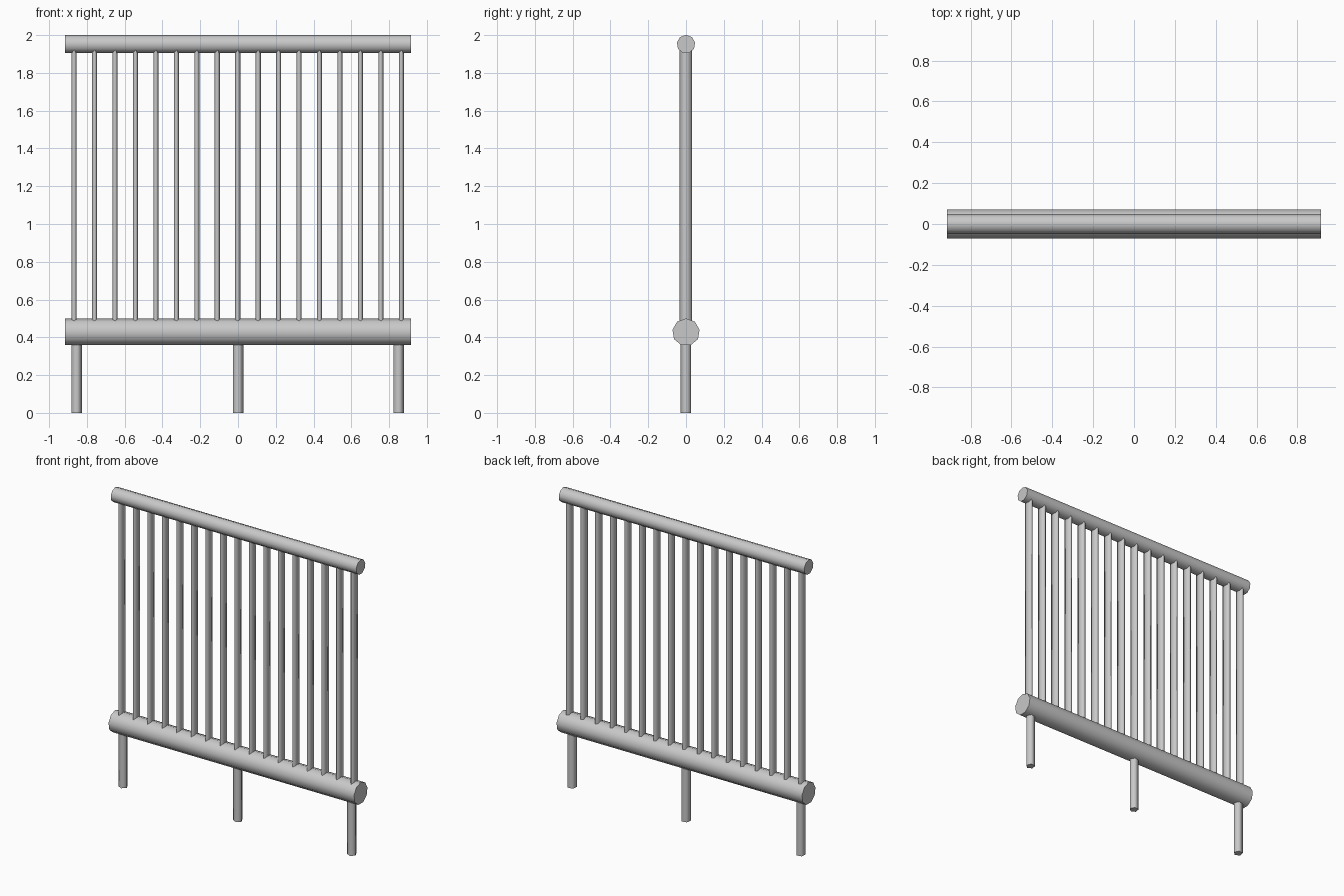
import bpy, bmesh, math
from mathutils import Matrix

cube = bpy.data.objects.get("Cube")
if cube:
    bpy.data.objects.remove(cube, do_unlink=True)

metal = bpy.data.materials.new("grey_metal")
metal.use_nodes = True
grey = (0.58, 0.58, 0.58, 1.0)
metal.diffuse_color = grey
metal.node_tree.nodes["Principled BSDF"].inputs["Base Color"].default_value = grey


def bar(name, sides, start, rx, ry, length, matrix):
    """Capped prism along its local z, smooth round the side, flat at the ends."""
    bm = bmesh.new()
    rings = []
    for z in (0, length):
        angles = [math.radians(start) + math.tau * i / sides for i in range(sides)]
        rings.append([bm.verts.new((rx * math.cos(a), ry * math.sin(a), z)) for a in angles])
    low, high = rings
    for i in range(sides):
        j = (i + 1) % sides
        bm.faces.new((low[i], low[j], high[j], high[i])).smooth = True
    bm.faces.new(low[::-1])
    bm.faces.new(high)
    bm.transform(matrix)
    mesh = bpy.data.meshes.new(name)
    bm.to_mesh(mesh)
    bm.free()
    mesh.materials.append(metal)
    obj = bpy.data.objects.new(name, mesh)
    bpy.context.collection.objects.link(obj)
    return obj


# Horizontal rails
HALF = 0.915
for name, radius, z in (("top_rail", 0.049, 1.952), ("bottom_rail", 0.073, 0.427)):
    lay_down = Matrix.Translation((-HALF, 0, z)) @ Matrix.Rotation(math.pi / 2, 4, "Y")
    bar(name, 9, 180, radius, radius, 2 * HALF, lay_down)

# Flattened balusters between the rails
COUNT = 17
for i in range(COUNT):
    x = -0.868 + 1.732 * i / (COUNT - 1)
    bar(f"baluster_{i + 1}", 5, 135, 0.0145, 0.036, 1.49, Matrix.Translation((x, 0, 0.45)))

# Short legs under the bottom rail
for name, x in (("right_leg", -0.855), ("middle_leg", 0), ("left_leg", 0.85)):
    bar(name, 5, 135, 0.0295, 0.0295, 0.41, Matrix.Translation((x, 0, 0)))
